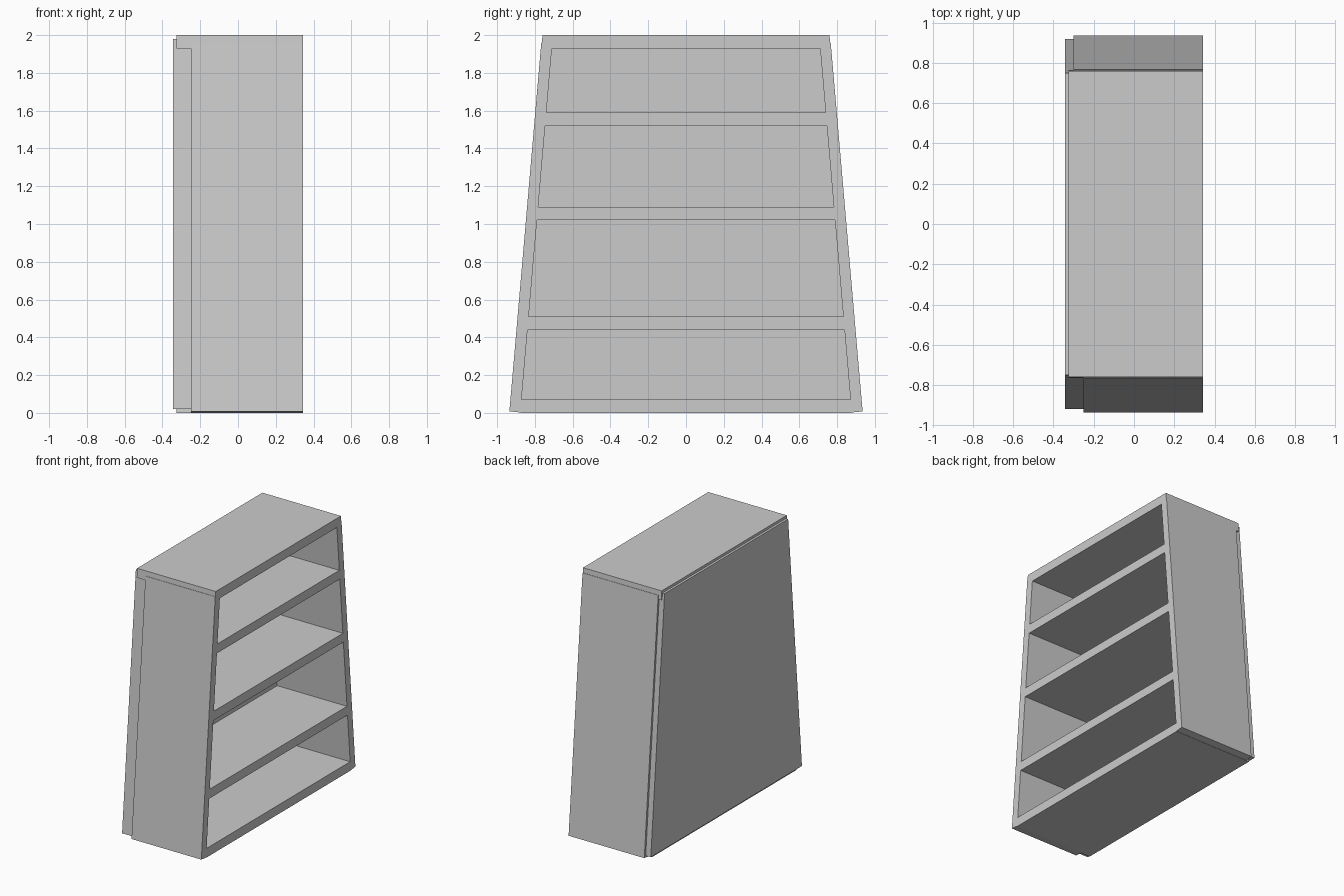
import bpy, bmesh

if "Cube" in bpy.data.objects:
    bpy.data.objects.remove(bpy.data.objects["Cube"])

FRONT = 0.343    # open face of the bookcase (+x)
INNER = -0.25    # inner face of the back panel
SLOPE = 0.0865   # inward lean of the sides per unit of height


def inner_y(z):
    return 0.877 - SLOPE * z


def prism(name, profile, x0, x1):
    """Extrude a y-z profile along x."""
    bm = bmesh.new()
    face = bm.faces.new([bm.verts.new((x0, y, z)) for y, z in profile])
    ext = bmesh.ops.extrude_face_region(bm, geom=[face])
    verts = [v for v in ext["geom"] if isinstance(v, bmesh.types.BMVert)]
    bmesh.ops.translate(bm, verts=verts, vec=(x1 - x0, 0, 0))
    bmesh.ops.recalc_face_normals(bm, faces=bm.faces)
    mesh = bpy.data.meshes.new(name)
    bm.to_mesh(mesh)
    bm.free()
    obj = bpy.data.objects.new(name, mesh)
    bpy.context.collection.objects.link(obj)
    return obj


def board(name, z0, z1, y0, y1, x0):
    """Symmetric horizontal board or panel with slanted ends."""
    return prism(name, [(-y0, z0), (y0, z0), (y1, z1), (-y1, z1)], x0, FRONT)


# Leaning sides with square-cut ends; the two reach back different distances
for name, s, back in (("side_near", -1, -0.25), ("side_far", 1, -0.30)):
    prism(name, [(s * 0.935, 0.008), (s * 0.766, 1.962),
                 (s * inner_y(1.956), 1.956), (s * inner_y(0.002), 0.002)],
          back, FRONT)

# Top and bottom boards
board("top_board", 1.93, 2.0, 0.765, 0.76, -0.325)
board("bottom_board", 0.0, 0.07, inner_y(0.0), inner_y(0.07), -0.325)

# Shelves, progressively closer together toward the top
for i, z in enumerate((0.44, 1.02, 1.52)):
    board(f"shelf_{i + 1}", z, z + 0.07, inner_y(z), inner_y(z + 0.07), INNER)

# Thick back panel, slightly inset from the sides
prism("back_panel", [(-0.917, 0.02), (0.917, 0.02), (0.75, 1.98), (-0.75, 1.98)],
      -0.343, INNER)
